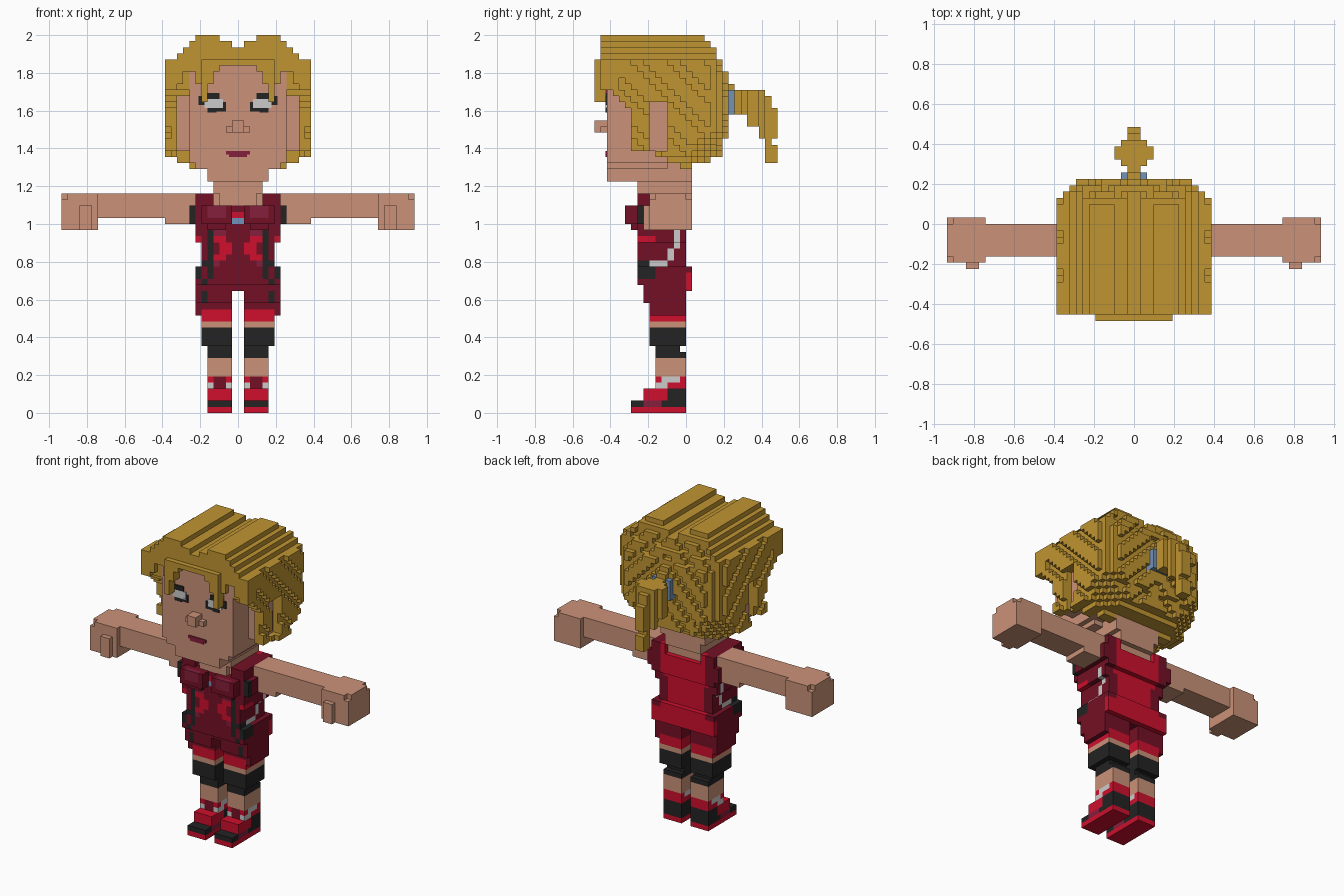
import bpy, bmesh

if "Cube" in bpy.data.objects:
    bpy.data.objects.remove(bpy.data.objects["Cube"])

U = 2 / 62  # edge of one building cube

# Flat colours (linear)
COLOURS = {
    "skin": (0.60, 0.29, 0.19), "hair": (0.53, 0.30, 0.032),
    "dark red": (0.175, 0.005, 0.018), "bright red": (0.62, 0.005, 0.026),
    "black": (0.017, 0.017, 0.017), "white": (0.60, 0.60, 0.60),
    "blue": (0.17, 0.29, 0.48), "plum": (0.23, 0.014, 0.045),
}
NAMES = list(COLOURS)
MATS = []
for n, c in COLOURS.items():
    m = bpy.data.materials.new(n)
    m.diffuse_color = (*c, 1)
    m.use_nodes = True
    m.node_tree.nodes["Principled BSDF"].inputs["Base Color"].default_value = m.diffuse_color
    MATS.append(m)

# Six cube sides: neighbour direction and corner offsets
SIDES = [
    ((1, 0, 0), [(1, 0, 0), (1, 1, 0), (1, 1, 1), (1, 0, 1)]),
    ((-1, 0, 0), [(0, 0, 0), (0, 0, 1), (0, 1, 1), (0, 1, 0)]),
    ((0, 1, 0), [(0, 1, 0), (0, 1, 1), (1, 1, 1), (1, 1, 0)]),
    ((0, -1, 0), [(0, 0, 0), (1, 0, 0), (1, 0, 1), (0, 0, 1)]),
    ((0, 0, 1), [(0, 0, 1), (1, 0, 1), (1, 1, 1), (0, 1, 1)]),
    ((0, 0, -1), [(0, 0, 0), (0, 1, 0), (1, 1, 0), (1, 0, 0)]),
]


def put(cells, b, y, z, colour):
    """Set a cube and its mirror; b counts outward from the centre plane."""
    cells[(b, y, z)] = cells[(-1 - b, y, z)] = colour


def block(cells, xs, ys, zs, colour):
    for b in range(*xs):
        for y in range(*ys):
            for z in range(*zs):
                put(cells, b, y, z, colour)


def build(name, cells):
    """Skin the outer faces of a set of cubes."""
    bm = bmesh.new()
    verts = {}
    for (x, y, z), colour in cells.items():
        for (dx, dy, dz), corners in SIDES:
            if (x + dx, y + dy, z + dz) in cells:
                continue
            loop = []
            for a, b, c in corners:
                k = (x + a, y + b, z + c)
                if k not in verts:
                    verts[k] = bm.verts.new([i * U for i in k])
                loop.append(verts[k])
            bm.faces.new(loop).material_index = NAMES.index(colour)
    me = bpy.data.meshes.new(name)
    bm.to_mesh(me)
    bm.free()
    for m in MATS:
        me.materials.append(m)
    ob = bpy.data.objects.new(name, me)
    bpy.context.collection.objects.link(ob)


def plate(name, x0, x1, z0, z1, colour, mirror=True):
    """Thin painted plate on the front of the face."""
    for s in ((1, -1) if mirror else (1,)):
        bpy.ops.mesh.primitive_cube_add(size=1, location=(s * (x0 + x1) / 2 * U, -13 * U - 0.003, (z0 + z1) / 2 * U))
        ob = bpy.context.object
        ob.name = name
        ob.scale = ((x1 - x0) * U, 0.007, (z1 - z0) * U)
        ob.data.materials.append(MATS[NAMES.index(colour)])


# Shoes
shoes = {}
block(shoes, (1, 5), (-9, 0), (0, 1), "bright red")
block(shoes, (1, 5), (-9, 0), (1, 2), "black")
block(shoes, (1, 5), (-7, 0), (2, 3), "bright red")
block(shoes, (1, 5), (-7, -3), (3, 4), "bright red")
block(shoes, (1, 5), (-3, 0), (2, 4), "black")
block(shoes, (1, 5), (-5, 0), (4, 6), "bright red")
block(shoes, (2, 4), (-5, -4), (4, 6), "dark red")
for y, z in ((-5, 4), (-4, 4), (-4, 5), (-3, 5), (-2, 5)):
    put(shoes, 1, y, z, "white")
    put(shoes, 4, y, z, "white")
block(shoes, (1, 5), (-7, -4), (1, 2), "plum")
build("shoes", shoes)

# Legs with knee pads and shorts
legs = {}
block(legs, (1, 5), (-5, 0), (6, 9), "skin")
block(legs, (1, 5), (-5, 0), (9, 11), "black")
block(legs, (1, 6), (-6, 0), (11, 14), "black")
block(legs, (1, 6), (-6, 0), (14, 15), "skin")
block(legs, (1, 6), (-6, 0), (15, 17), "bright red")
block(legs, (6, 7), (-6, 0), (16, 18), "dark red")
block(legs, (1, 6), (-6, 0), (17, 18), "dark red")
block(legs, (1, 7), (-7, 0), (18, 20), "dark red")
block(legs, (5, 6), (-7, -6), (18, 20), "black")
for x in (*range(1, 5), *range(-5, -1)):
    legs.pop((x, -1, 10), None)
build("legs", legs)


# Shirt, coloured by position
def shirt_half(z):
    return 7 if z < 24 else 6 if z < 28 else 8 if 31 <= z < 34 else 7


def shirt_colour(b, y, z):
    if y >= 0 or (y == -1 and 24 <= z < 30):
        if z < 23 or b < (4 if 24 <= z < 29 else 5):
            return "bright red"
    if y == -8:
        if (b == 4 and 22 <= z < 30) or (b == 5 and z < 22) or (b == 7 and z > 30):
            return "black"
        chevron = int(abs(z - 26.5) + 1)
        if 25 <= z <= 28 and b in (chevron, chevron + 1):
            return "bright red"
        if (z == 29 and b in (2, 3)) or (z == 24 and b == 3):
            return "plum"
        if b == 0 and z in (31, 32):
            return "blue" if z == 31 else "bright red"
    if b == shirt_half(z) - 1:
        if (y == -2 and 27 <= z < 30) or (y == -3 and 25 <= z < 27) or (-6 <= y <= -4 and z == 24):
            return "white"
        if y < -5 and z == 28:
            return "bright red"
        if y < -5 and 22 <= z < 25:
            return "black"
    return "dark red"


shirt = {}
for z in range(20, 36):
    for b in range(shirt_half(z)):
        for y in range(-8 if z > 20 else -7, 0 if 24 <= z < 30 else 1):
            if z < 34 or b > 3:
                put(shirt, b, y, z, shirt_colour(b, y, z))
block(shirt, (1, 6), (-10, -8), (31, 34), "dark red")
block(shirt, (2, 5), (-9, -8), (30, 31), "dark red")
block(shirt, (2, 5), (-10, -9), (32, 34), "plum")
build("shirt", shirt)

# Arms, hands and thumbs
arms = {}
block(arms, (7, 12), (-5, 0), (31, 36), "skin")
block(arms, (12, 23), (-5, 0), (32, 36), "skin")
block(arms, (23, 29), (-6, 1), (30, 36), "skin")
block(arms, (24, 26), (-7, -6), (30, 34), "skin")
block(arms, (23, 24), (-6, 1), (30, 31), "skin")
for x in (28, -29):
    for y in (-6, 0):
        arms.pop((x, y, 35), None)
build("arms", arms)

# Head, neck and nose
head = {}
block(head, (0, 4), (-7, 0), (34, 36), "skin")
block(head, (0, 3), (-8, -7), (34, 36), "skin")
block(head, (0, 4), (-8, 1), (36, 38), "skin")
block(head, (0, 5), (-6, 1), (38, 41), "skin")
block(head, (0, 5), (-13, -3), (38, 40), "skin")
block(head, (0, 7), (-13, -3), (40, 41), "skin")
block(head, (0, 8), (-13, -1), (41, 57), "skin")
block(head, (8, 10), (-8, -1), (43, 56), "skin")
block(head, (0, 2), (-14, -13), (46, 47), "skin")
block(head, (0, 1), (-15, -13), (46, 48), "skin")
build("head", head)

# Eyes, brows and lips
plate("eye_white", 2.5, 5.5, 50, 51.5, "white")
plate("eye_iris", 2, 3.5, 49.5, 51, "black")
plate("eye_glint", 2.5, 3, 50, 50.5, "blue")
plate("eye_lash", 3, 6, 51.5, 52.5, "black")
plate("eye_lash_corner", 5.5, 6.5, 50.5, 52, "black")
plate("eye_lower_lid", 3.5, 5, 49.3, 50, "black")
plate("brow", 5, 6, 52.5, 53, "plum")
plate("lips", -2, 2, 42.4, 43, "plum", False)
plate("lower_lip", -1.5, 1.5, 42, 42.4, "plum", False)

# Hair: limits of the crown, fringe and back
TOP = [60, 61, 61, 62, 62, 62, 62, 61, 60, 59, 58, 58]
FRINGE = [57, 57, 57, 56, 54, 51, 54, 56, 56, 54, 53, 53]
BACK = [(61, 3), (60, 4), (58, 5), (56, 6), (45, 7), (42, 6), (41, 4), (40, 1)]


def is_hair(b, y, z):
    back = next(v for h, v in BACK if z >= h)
    if z >= TOP[b] or y >= back or b + y > 14 - max(0, 46 - z):
        return False
    if (z == 41 and b > 9) or (z == 40 and b > 7):
        return False
    if y == -15:
        return b < 6 and FRINGE[b] <= z < 58
    if y == -14:
        return z >= FRINGE[b]
    # wavy grooves on the sides and back
    if b == 11 and (z + y) % 6 < 2 and y > -12:
        return False
    if y == back - 1 and y > 3 and (z + b) % 5 < 2:
        return False
    if y >= -3:
        return y >= -1 or b > 7 or z >= 57
    if b < 8:
        return z >= 57
    if b < 10:
        return z >= max(52, 40 - y)
    # side lock, gap in front of the ear, lower back edge
    if y < -9:
        return z >= 40 - y
    if y < -6:
        return z >= 43
    return z >= 51 or (z < 43 and y >= -5)


hair = {}
for b in range(12):
    for y in range(-15, 7):
        for z in range(40, 62):
            if is_hair(b, y, z):
                put(hair, b, y, z, "hair")
build("hair", hair)

# Ponytail and its band
band = {}
block(band, (0, 2), (6, 8), (49, 53), "blue")
build("hair_band", band)
tail = {}
for half, y0, y1, z0, z1 in ((1, 7, 8, 53, 54), (1, 8, 9, 49, 53), (2, 9, 10, 49, 53), (3, 10, 12, 47, 53),
                             (2, 12, 13, 45, 53), (1, 13, 14, 43, 52), (1, 14, 15, 45, 50),
                             (1, 13, 15, 41, 43), (1, 14, 15, 43, 44)):
    block(tail, (0, half), (y0, y1), (z0, z1), "hair")
build("ponytail", tail)
